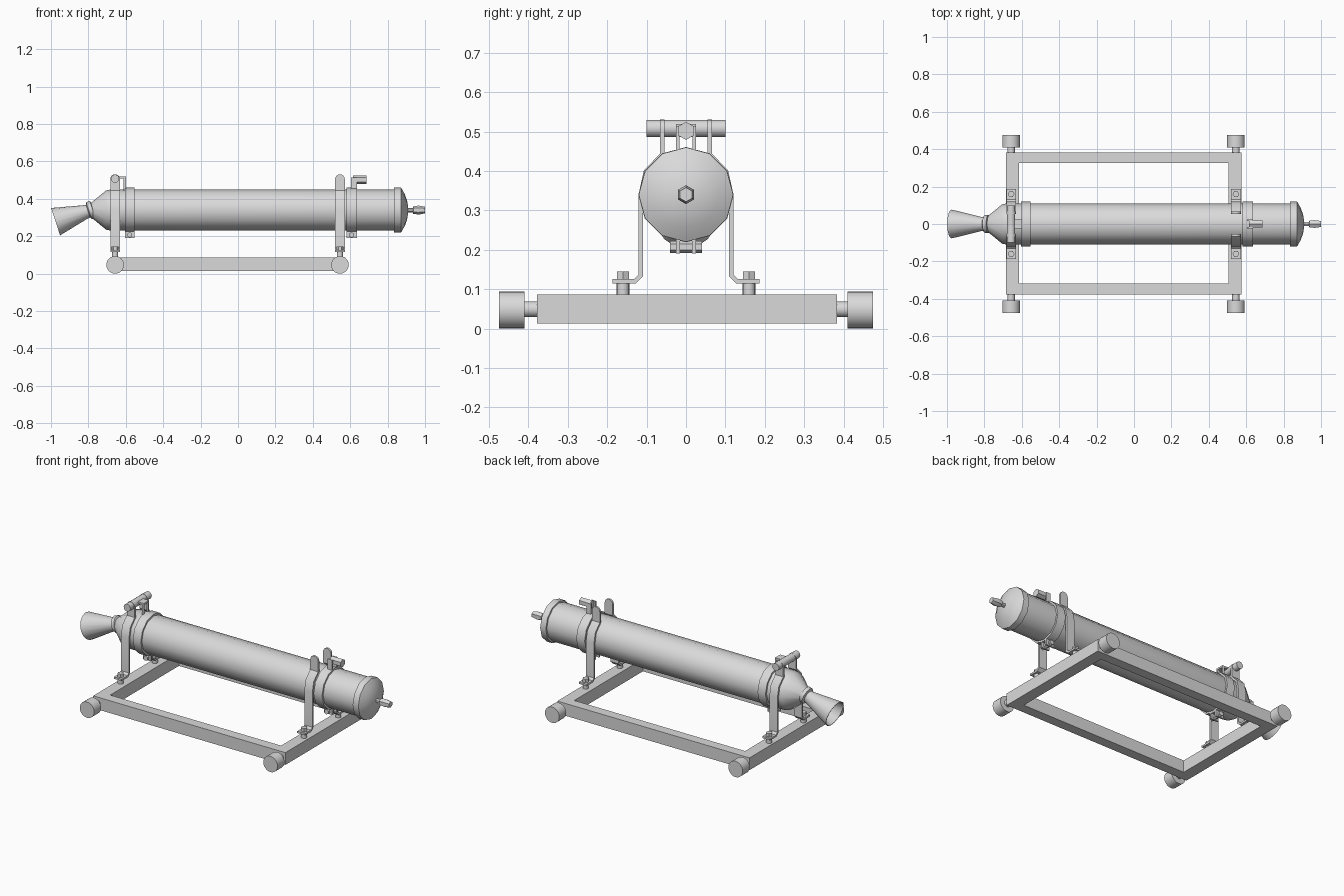
import bpy, bmesh, math
from mathutils import Vector, Matrix

if "Cube" in bpy.data.objects:
    bpy.data.objects.remove(bpy.data.objects["Cube"])

metal = bpy.data.materials.new("light grey metal")
metal.diffuse_color = (0.7, 0.7, 0.7, 1)
metal.use_nodes = True
metal.node_tree.nodes["Principled BSDF"].inputs["Base Color"].default_value = metal.diffuse_color

AXIS_Z = 0.34
REAR, FRONT = -0.657, 0.545      # x of the two support stations


def finish(name, bm, angle=40):
    bmesh.ops.recalc_face_normals(bm, faces=bm.faces[:])
    me = bpy.data.meshes.new(name)
    bm.to_mesh(me)
    bm.free()
    me.materials.append(metal)
    ob = bpy.data.objects.new(name, me)
    bpy.context.collection.objects.link(ob)
    bpy.ops.object.select_all(action='DESELECT')
    ob.select_set(True)
    bpy.context.view_layer.objects.active = ob
    bpy.ops.object.shade_smooth_by_angle(angle=math.radians(angle))
    return ob


def box(name, x0, x1, y0, y1, z0, z1):
    bm = bmesh.new()
    bmesh.ops.create_cube(bm, size=1)
    for v in bm.verts:
        v.co = Vector(((x0 + x1) / 2 + v.co.x * (x1 - x0),
                       (y0 + y1) / 2 + v.co.y * (y1 - y0),
                       (z0 + z1) / 2 + v.co.z * (z1 - z0)))
    return finish(name, bm, 20)


def lathe(name, profile, start, direction, sides=12, closed=False):
    """Revolve (distance, radius) points about a line; one vertex lies at the top."""
    d = Vector(direction).normalized()
    up = Vector((0, 0, 1)) if abs(d.z) < 0.9 else Vector((1, 0, 0))
    side = d.cross(up).normalized()
    up = side.cross(d)
    bm = bmesh.new()
    rings = []
    for t, r in profile:
        rings.append([bm.verts.new(Vector(start) + d * t
                      + up * (r * math.cos(2 * math.pi * i / sides))
                      + side * (r * math.sin(2 * math.pi * i / sides)))
                      for i in range(sides)])
    pairs = list(zip(rings, rings[1:]))
    if closed:
        pairs.append((rings[-1], rings[0]))
    for a, b in pairs:
        for i in range(sides):
            j = (i + 1) % sides
            bm.faces.new((a[i], a[j], b[j], b[i]))
    if not closed:
        bm.faces.new(rings[0])
        bm.faces.new(rings[-1])
    return finish(name, bm)


def rod(name, a, b, r, sides=16):
    d = Vector(b) - Vector(a)
    return lathe(name, [(0, r), (d.length, r)], a, d, sides)


def ribbon(name, pts, thick, x0, x1):
    """Bent flat bar following (y, z) points, extruded across x."""
    P = [Vector(p) for p in pts]
    left, right = [], []
    for i, p in enumerate(P):
        t0 = (P[i] - P[i - 1]).normalized() if i else (P[1] - P[0]).normalized()
        t1 = (P[i + 1] - P[i]).normalized() if i < len(P) - 1 else t0
        n = Vector((-(t0 + t1).y, (t0 + t1).x)).normalized()
        n *= thick / 2 / max(0.5, n.dot(Vector((-t0.y, t0.x))))
        left.append(p + n)
        right.append(p - n)
    bm = bmesh.new()
    rings = [[bm.verts.new((x, q.x, q.y)) for x, q in
              ((x0, l), (x1, l), (x1, r), (x0, r))] for l, r in zip(left, right)]
    for a, b in zip(rings, rings[1:]):
        for i in range(4):
            j = (i + 1) % 4
            bm.faces.new((a[i], a[j], b[j], b[i]))
    bm.faces.new(rings[0])
    bm.faces.new(rings[-1])
    return finish(name, bm, 35)


# Main tube with tapered rear
lathe("tube", [(-0.79, 0.035), (-0.705, 0.105), (-0.68, 0.11), (0.85, 0.11)],
      (0, 0, AXIS_Z), (1, 0, 0))

# End cap: flange and dome
lathe("end_cap", [(0.835, 0.12), (0.872, 0.12), (0.876, 0.113), (0.892, 0.085),
                  (0.904, 0.05), (0.91, 0.015)], (0, 0, AXIS_Z), (1, 0, 0))
lathe("end_pin", [(0.90, 0.012), (0.935, 0.012), (0.937, 0.02), (0.965, 0.024),
                  (1.0, 0.018)], (0, 0, AXIS_Z), (1, 0, 0), 6)

# Throat collar and hollow nozzle, tilted downwards
tilt = Vector((-0.19, 0, -0.062))
lathe("throat_collar", [(-0.012, 0.036), (-0.008, 0.048), (0.012, 0.048),
                        (0.018, 0.036)], (-0.785, 0, AXIS_Z), tilt)
lathe("nozzle", [(0.0, 0.034), (0.03, 0.037), (0.2, 0.077), (0.2, 0.073),
                 (0.03, 0.031), (0.0, 0.028)],
      (-0.785, 0, AXIS_Z), tilt, 16, True)

# Clamp bands with lower lugs and bolt
for x0, x1, tag in ((-0.605, -0.553, "rear"), (0.58, 0.635, "front")):
    xm = (x0 + x1) / 2
    lathe(tag + "_band", [(x0, 0.121), (x1, 0.121), (x1, 0.105), (x0, 0.105)],
          (0, 0, AXIS_Z), (1, 0, 0), 12, True)
    for s in (-1, 1):
        a, b = sorted((s * 0.015, s * 0.025))
        box(tag + "_band_lug", x0, x1, a, b, 0.19, 0.235)
    rod(tag + "_band_bolt", (xm, -0.04, 0.207), (xm, 0.04, 0.207), 0.015, 6)

# Rear hook and front sight on top of the bands
for s in (-1, 1):
    a, b = sorted((s * 0.016, s * 0.025))
    box("rear_hook_arm", -0.612, -0.6, a, b, 0.44, 0.52)
    box("front_sight_leg", 0.605, 0.635, a, b, 0.44, 0.515)
box("rear_hook_top", -0.657, -0.6, -0.025, 0.025, 0.51, 0.52)
rod("front_sight", (0.615, 0, 0.502), (0.687, 0, 0.502), 0.023, 6)

# Side straps, rounded ears and foot bolts at both stations
path = [(0.187, 0.12), (0.13, 0.12), (0.115, 0.135), (0.115, AXIS_Z),
        (0.102, 0.399), (0.06, 0.442), (0.06, 0.505)]
for x in (REAR, FRONT):
    for s in (-1, 1):
        ribbon("side_strap", [(s * y, z) for y, z in path], 0.011,
               x - 0.026, x + 0.026)
        rod("strap_ear", (x, s * 0.0545, 0.505), (x, s * 0.0655, 0.505), 0.026)
        rod("foot_post", (x, s * 0.16, 0.08), (x, s * 0.16, 0.117), 0.016)
        rod("foot_bolt", (x, s * 0.16, 0.12), (x, s * 0.16, 0.145), 0.018, 6)
rod("cross_pin", (REAR, -0.1, 0.508), (REAR, 0.1, 0.508), 0.022)

# Rectangular base frame
bm = bmesh.new()
outer = ((-0.684, -0.378), (0.575, -0.378), (0.575, 0.383), (-0.684, 0.383))
inner = ((-0.615, -0.318), (0.505, -0.318), (0.505, 0.325), (-0.615, 0.325))
loops = [[bm.verts.new((x, y, z)) for x, y in lp] for lp, z in
         ((outer, 0.013), (outer, 0.086), (inner, 0.086), (inner, 0.013))]
for a, b in zip(loops, loops[1:] + loops[:1]):
    for i in range(4):
        j = (i + 1) % 4
        bm.faces.new((a[i], a[j], b[j], b[i]))
finish("base_frame", bm, 20)

# Wheels and axle stubs
for x in (REAR, FRONT):
    for s in (-1, 1):
        rod("axle", (x, s * 0.37, 0.049), (x, s * 0.415, 0.049), 0.02)
        rod("wheel", (x, s * 0.41, 0.047), (x, s * 0.475, 0.047), 0.047, 24)
